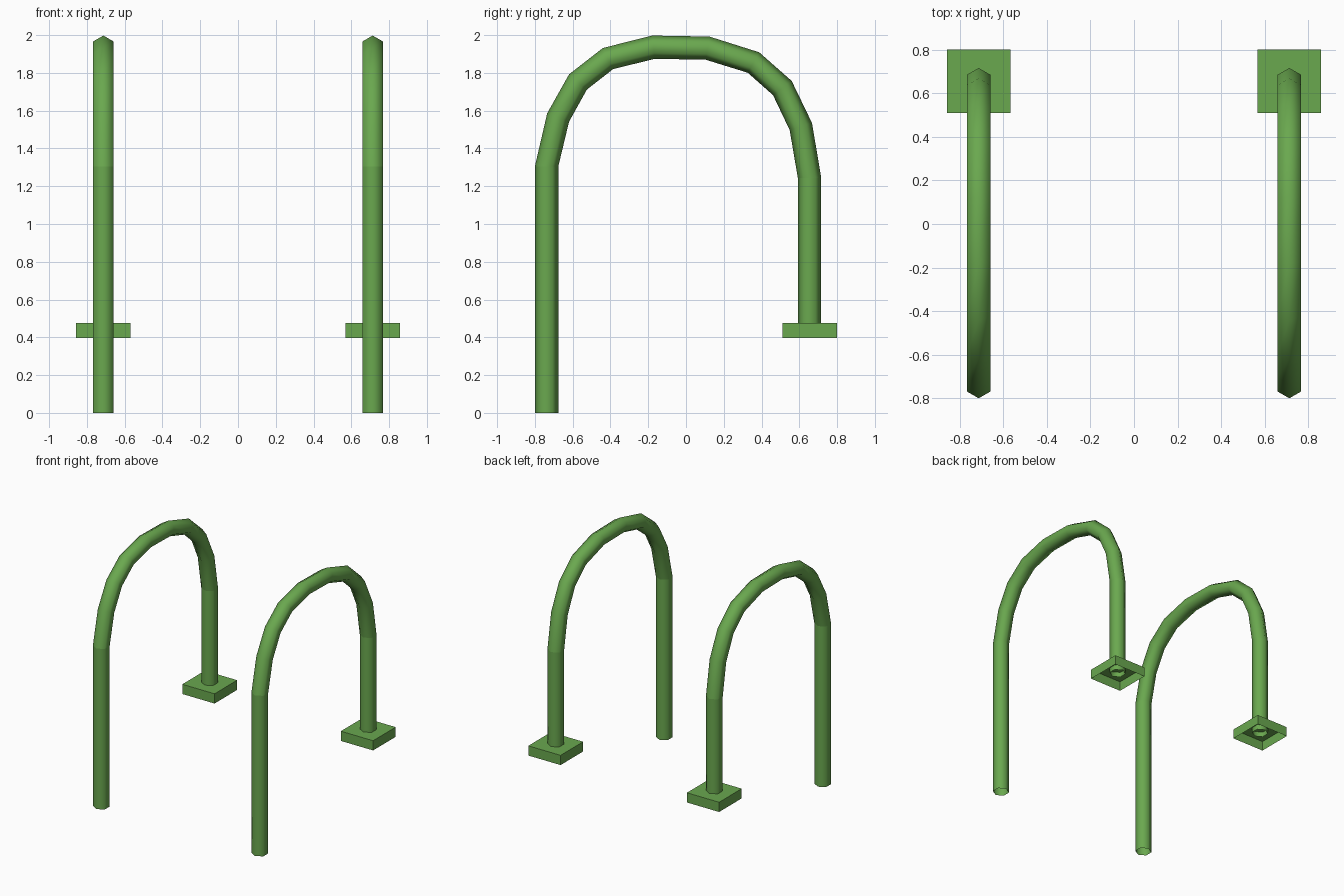
import bpy, bmesh, math
from mathutils import Vector

cube = bpy.data.objects.get("Cube")
if cube:
    bpy.data.objects.remove(cube, do_unlink=True)

SIDES = 6
RADIUS = 0.062
RAIL_X = 0.713

green = bpy.data.materials.new("leaf_green")
green.use_nodes = True
colour = (0.144, 0.392, 0.078, 1.0)
green.diffuse_color = colour
green.node_tree.nodes["Principled BSDF"].inputs["Base Color"].default_value = colour


def finish(bm, name, smooth):
    for face in bm.faces:
        face.smooth = smooth
    mesh = bpy.data.meshes.new(name)
    bm.to_mesh(mesh)
    bm.free()
    mesh.materials.append(green)
    obj = bpy.data.objects.new(name, mesh)
    bpy.context.collection.objects.link(obj)
    return obj


def tube(name, x, path, start, end):
    """Open six-sided pipe along (y, z) points, with given end directions."""
    bm = bmesh.new()
    pts = [Vector((x, y, z)) for y, z in path]
    across = Vector((1, 0, 0))
    rings = []
    for i, p in enumerate(pts):
        if i == 0:
            t = Vector(start)
        elif i == len(pts) - 1:
            t = Vector(end)
        else:
            t = (p - pts[i - 1]).normalized() + (pts[i + 1] - p).normalized()
        t.normalize()
        outward = across.cross(t)
        ring = []
        for k in range(SIDES):
            a = math.tau * k / SIDES
            ring.append(bm.verts.new(
                p + RADIUS * (math.cos(a) * outward + math.sin(a) * across)))
        rings.append(ring)
    for low, high in zip(rings, rings[1:]):
        for k in range(SIDES):
            n = (k + 1) % SIDES
            bm.faces.new((low[k], low[n], high[n], high[k]))
    return finish(bm, name, True)


def foot_plate(name, x, y, bottom, top, half):
    """Shallow square cap, open underneath."""
    bm = bmesh.new()
    bmesh.ops.create_cube(bm, size=1)
    for v in bm.verts:
        v.co = (x + v.co.x * 2 * half, y + v.co.y * 2 * half,
                (bottom + top) / 2 + v.co.z * (top - bottom))
    bm.normal_update()
    under = [f for f in bm.faces if f.normal.z < -0.9]
    bmesh.ops.delete(bm, geom=under, context='FACES_ONLY')
    return finish(bm, name, False)


# Centre line of the bend, from front post to back post
bend = [(-0.738, 1.305), (-0.677, 1.564), (-0.572, 1.752), (-0.413, 1.876),
        (-0.172, 1.936), (0.114, 1.931), (0.357, 1.855), (0.51, 1.72),
        (0.608, 1.516), (0.654, 1.244)]
UP, DOWN = (0, 0, 1), (0, 0, -1)

# One handrail on each side
for side, x in (("left", RAIL_X), ("right", -RAIL_X)):
    tube(side + "_front_post", x, [(bend[0][0], 0), bend[0]], UP, UP)
    tube(side + "_rail_bend", x, bend, UP, DOWN)
    tube(side + "_back_post", x, [bend[-1], (bend[-1][0], 0.435)], DOWN, DOWN)
    foot_plate(side + "_foot_plate", x, 0.655, 0.397, 0.476, 0.145)
